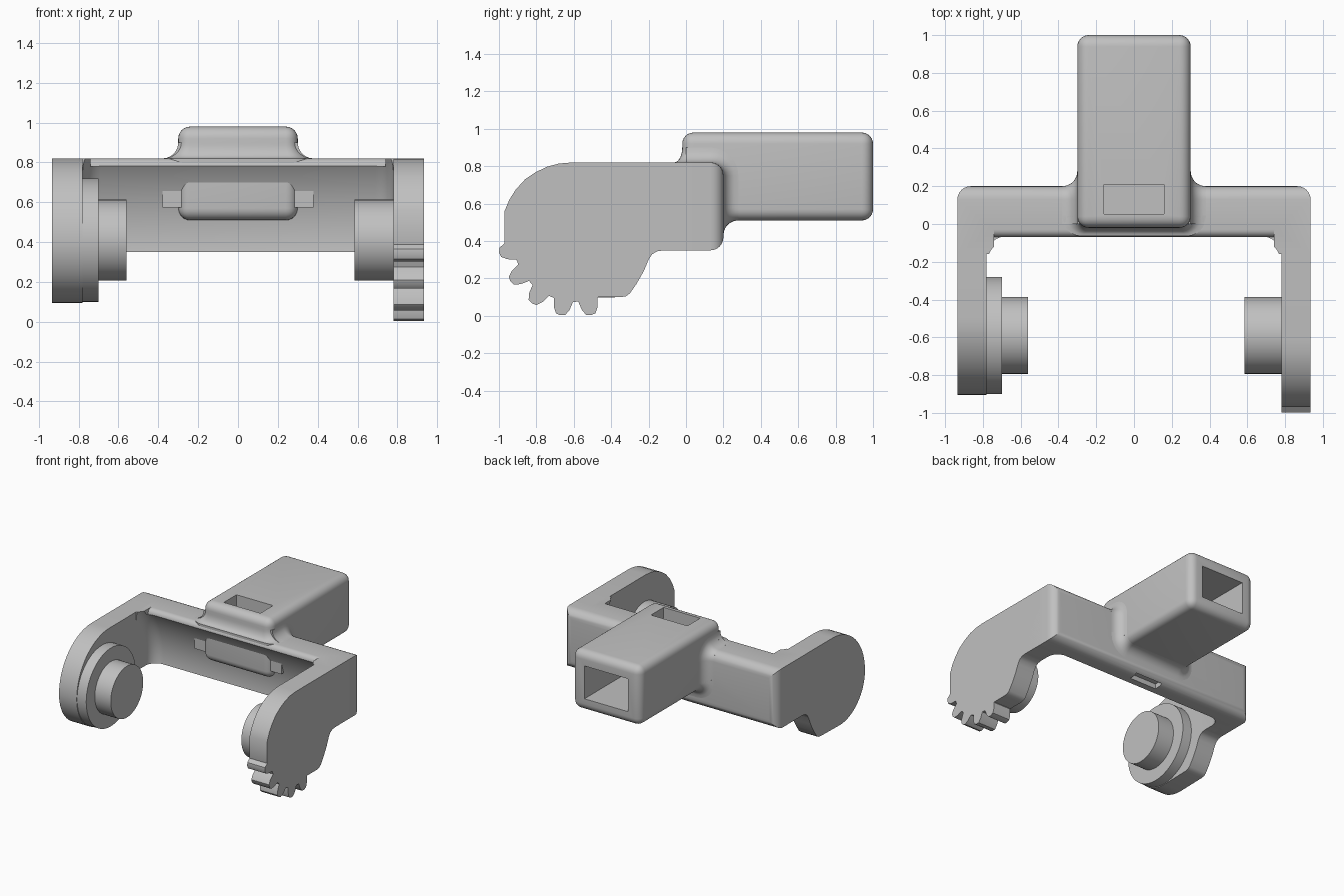
import bpy, bmesh
from math import sin, cos, radians, sqrt

if "Cube" in bpy.data.objects:
    bpy.data.objects.remove(bpy.data.objects["Cube"], do_unlink=True)

grey = bpy.data.materials.new("light_grey")
grey.use_nodes = True
grey.diffuse_color = (0.53, 0.53, 0.53, 1)
grey.node_tree.nodes["Principled BSDF"].inputs["Base Color"].default_value = (0.53, 0.53, 0.53, 1)

AXIS_Y, AXIS_Z = -0.59, 0.41      # pivot axis of the two arms
FILLET = 0.08


def finish(name, bm):
    bmesh.ops.recalc_face_normals(bm, faces=bm.faces)
    mesh = bpy.data.meshes.new(name)
    bm.to_mesh(mesh)
    bm.free()
    mesh.materials.append(grey)
    obj = bpy.data.objects.new(name, mesh)
    bpy.context.collection.objects.link(obj)
    return obj


def loft(name, rings):
    """Skin a list of closed rings and cap both ends."""
    bm = bmesh.new()
    rows = [[bm.verts.new(p) for p in ring] for ring in rings]
    n = len(rows[0])
    for a, b in zip(rows, rows[1:]):
        for i in range(n):
            j = (i + 1) % n
            bm.faces.new((a[i], a[j], b[j], b[i]))
    bm.faces.new(rows[0])
    bm.faces.new(rows[-1])
    return finish(name, bm)


def prism(name, profile, x0, x1):
    return loft(name, [[(x, y, z) for y, z in profile] for x in (x0, x1)])


def arc(cu, cv, r, a0, a1, n=10):
    steps = [radians(a0 + (a1 - a0) * i / n) for i in range(n + 1)]
    return [(cu + r * cos(a), cv + r * sin(a)) for a in steps]


def turned(name, stations, n=96):
    """Round part about the pivot axis from (x, radius) stations."""
    return loft(name, [[(x, y, z) for y, z in arc(AXIS_Y, AXIS_Z, r, 0, 360, n)[:-1]]
                       for x, r in stations])


def box(name, lo, hi, bevel=0, rule=None):
    bm = bmesh.new()
    bmesh.ops.create_cube(bm, size=1)
    for v in bm.verts:
        v.co = [a if c < 0 else b for c, a, b in zip(v.co, lo, hi)]
    if bevel:
        edges = [e for e in bm.edges if rule is None or all(rule(v.co) for v in e.verts)]
        bmesh.ops.bevel(bm, geom=edges, offset=bevel, segments=6, profile=0.5,
                        affect='EDGES', clamp_overlap=True)
    return finish(name, bm)


def cut(obj, cutters):
    bpy.context.view_layer.objects.active = obj
    for c in cutters:
        mod = obj.modifiers.new("cut", 'BOOLEAN')
        mod.operation, mod.solver, mod.object = 'DIFFERENCE', 'EXACT', c
        bpy.ops.object.modifier_apply(modifier=mod.name)


def flare(t):
    """Outward offset of a concave fillet at distance t from its base."""
    return FILLET - sqrt(max(0, FILLET ** 2 - (FILLET - t) ** 2))


def u_shape(w, low, top, r):
    """Flat-topped section with two rounded lower corners."""
    return ([(-w, top)] + arc(-w + r, low + r, r, 180, 270, 6)
            + arc(w - r, low + r, r, 270, 360, 6) + [(w, top)])


# Cross bar and hollow handle
bar = box("cross_bar", (-0.935, -0.16, 0.35), (0.935, 0.2, 0.82), 0.07, lambda c: c.y > 0.19)
handle = box("handle", (-0.3, -0.02, 0.51), (0.3, 1.0, 0.98), 0.06)

# Cutters: curved trough, rounded top lip, handle channel, top slot, bottom notch
trough_side = arc(0.69, 0.55, 0.09, 90, 0, 8)
trough = turned("trough_cutter", [(-x, r) for x, r in reversed(trough_side)] + trough_side)
lip = prism("lip_cutter", [(-0.2, 0.85), (-0.2, 0.78)] + arc(-0.03, 0.78, 0.04, 180, 90, 6)
            + [(-0.03, 0.85)], -0.74, 0.74)
channel = box("channel_cutter", (-0.19, 0.05, 0.61), (0.19, 1.1, 0.87))
slot = box("slot_cutter", (-0.16, 0.052, 0.7), (0.16, 0.21, 1.1))
notch = box("notch_cutter", (-0.12, 0.1, 0.3), (0.12, 0.17, 0.39))
cut(bar, [trough, lip, channel, slot, notch])
cut(handle, [channel, slot])
for c in (trough, lip, channel, slot, notch):
    bpy.data.objects.remove(c, do_unlink=True)

# Fillets blending the handle into the bar
steps = [FILLET * (i / 8) ** 1.5 for i in range(9)]
for side, label in ((1, "left"), (-1, "right")):
    rings = []
    for t in [-0.02] + steps:
        h = flare(max(t, 0))
        section = [(0, 0.575), (0.2 + h, 0.575)] + arc(0.13, 0.75, 0.07 + h, 0, 90, 8) + [(0, 0.82 + h)]
        rings.append([(side * (0.3 + t), y, z) for y, z in section])
    loft(label + "_handle_fillet", rings)
back, top = [], []
for t in [-0.02] + steps:
    h = flare(max(t, 0))
    back.append([(x, 0.2 + t, z) for x, z in u_shape(0.3 + h, 0.51 - h, 0.6, 0.06 + h)])
    top.append([(x, y, 0.82 + t) for x, y in u_shape(0.3 + h, -0.02 - h * 0.55, 0.045, 0.06 + h * 0.5)])
loft("under_handle_fillet", back)
loft("front_handle_fillet", top)

# Arms share the lower edge
lower = [(0.05, 0.35), (-0.12, 0.35), (-0.155, 0.345), (-0.18, 0.33), (-0.2, 0.3), (-0.225, 0.24),
         (-0.265, 0.17), (-0.3, 0.12), (-0.32, 0.105), (-0.35, 0.1)]
teeth = []
for i in range(5):
    for r, d in ((0.335, 9), (0.38, 6.5), (0.41, 3.5), (0.415, 0), (0.41, -3.5), (0.38, -6.5), (0.335, -9)):
        teeth += arc(AXIS_Y, AXIS_Z, r, 281.5 - 22.9 * i + d, 0, 1)[:1]
crown = [(-0.97, 0.39), (-0.97, 0.56), (-0.945, 0.62), (-0.91, 0.675), (-0.86, 0.73), (-0.8, 0.77),
         (-0.74, 0.798), (-0.68, 0.814), (-0.61, 0.82), (0.05, 0.82)]
prism("left_gear_arm", lower + [(-0.47, 0.1)] + teeth[:-1] + crown, 0.78, 0.935)
prism("right_round_arm", lower + arc(AXIS_Y, AXIS_Z, 0.315, 270, 180, 16)
      + arc(-0.495, AXIS_Z, 0.41, 180, 90, 18)[1:] + [(0.05, 0.82)], -0.935, -0.78)

# Pivot pins and flange
turned("right_flange", [(-0.8, 0.31), (-0.7, 0.31)])
turned("right_pin", [(-0.75, 0.203), (-0.56, 0.203)])
turned("left_pin", [(0.585, 0.203), (0.8, 0.203)])

# Smooth rounded areas, keep hard edges
for obj in bpy.context.scene.objects:
    if obj.type == 'MESH' and grey.name in obj.data.materials:
        bpy.ops.object.select_all(action='DESELECT')
        obj.select_set(True)
        bpy.context.view_layer.objects.active = obj
        bpy.ops.object.shade_smooth_by_angle(angle=radians(30))
